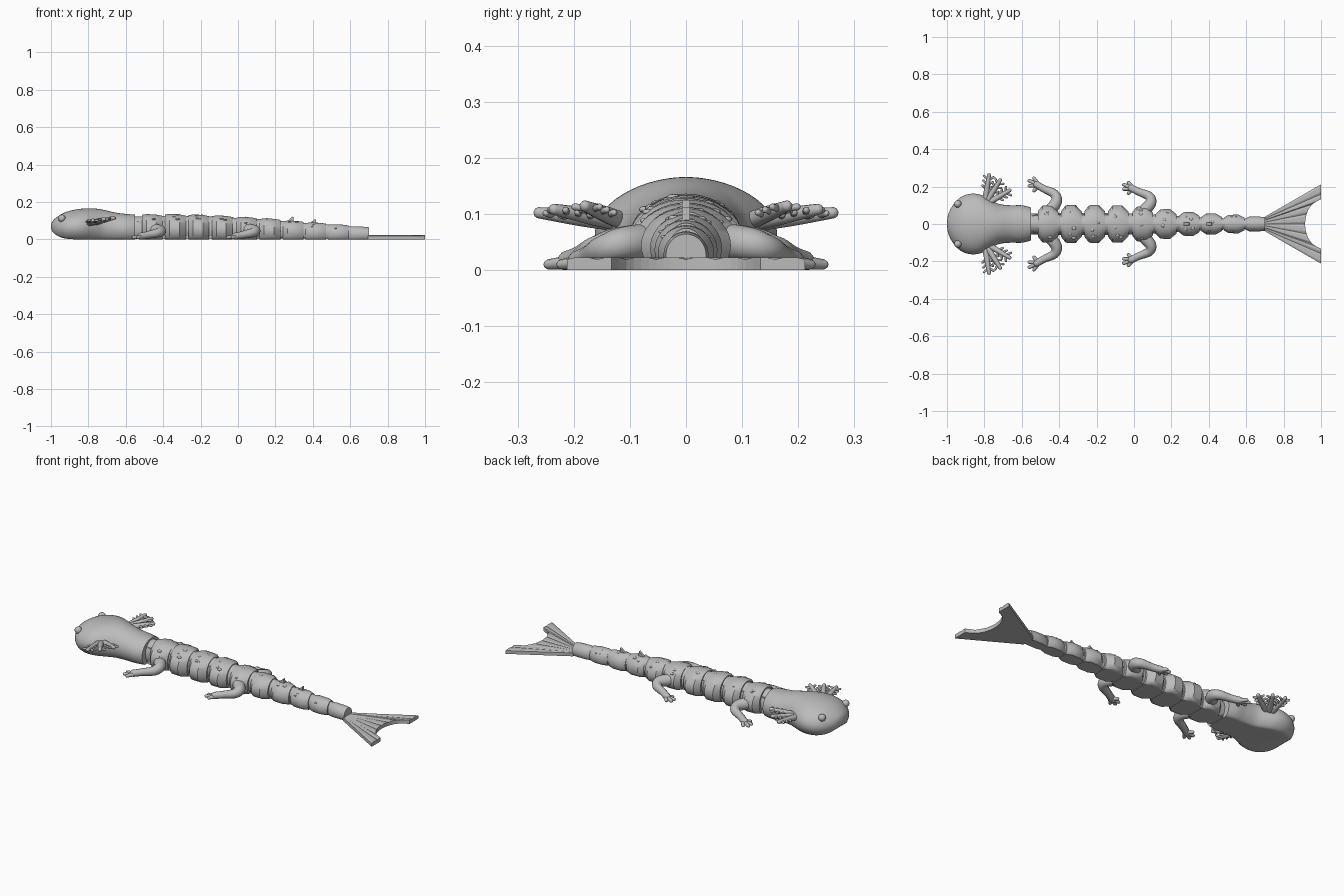
import bpy, bmesh, math, random
from mathutils import Vector

if "Cube" in bpy.data.objects:
    bpy.data.objects.remove(bpy.data.objects["Cube"], do_unlink=True)

grey = bpy.data.materials.new("plain_grey")
grey.use_nodes = True
grey.diffuse_color = (0.5, 0.5, 0.5, 1)
grey.node_tree.nodes["Principled BSDF"].inputs["Base Color"].default_value = (0.5, 0.5, 0.5, 1)


def finish(name, bm, angle=35):
    bmesh.ops.recalc_face_normals(bm, faces=bm.faces)
    mesh = bpy.data.meshes.new(name)
    bm.to_mesh(mesh)
    bm.free()
    mesh.materials.append(grey)
    obj = bpy.data.objects.new(name, mesh)
    bpy.context.collection.objects.link(obj)
    bpy.ops.object.select_all(action='DESELECT')
    obj.select_set(True)
    bpy.context.view_layer.objects.active = obj
    bpy.ops.object.shade_smooth_by_angle(angle=math.radians(angle))
    return obj


def loft(name, stations, count=40):
    """Domed, flat-bottomed body; stations are (x, half width, top, bottom)."""
    bm = bmesh.new()
    rings = []
    for x, w, top, low in stations:
        mid = low + 0.4 * (top - low)
        ring = []
        for i in range(count):
            a = math.tau * i / count
            s = math.sin(a)
            z = mid + (top - mid) * s if s > 0 else max(low, mid + (mid - low) * 1.5 * s)
            ring.append(bm.verts.new((x, w * math.cos(a), z)))
        rings.append(ring)
    for a, b in zip(rings, rings[1:]):
        for i in range(count):
            j = (i + 1) % count
            bm.faces.new((a[i], a[j], b[j], b[i]))
    bm.faces.new(rings[0])
    bm.faces.new(rings[-1])
    return finish(name, bm)


def smooth_stations(keys, steps=5):
    """Catmull-Rom through the key stations."""
    k = [Vector(p) for p in keys]
    k = [k[0]] + k + [k[-1]]
    out = []
    for a, b, c, d in zip(k, k[1:], k[2:], k[3:]):
        for i in range(steps):
            t = i / steps
            out.append(b + 0.5 * t * ((c - a) + t * ((2*a - 5*b + 4*c - d) + t * (3*(b - c) + d - a))))
    return out + [k[-1]]


def limb(bm, points, sides=12):
    """Round-ended tube through (x, y, z, radius) points."""
    path = smooth_stations(points, 4)
    pos = [p.to_3d() for p in path]
    rad = [p[3] for p in path]
    d0, d1 = (pos[0] - pos[1]).normalized(), (pos[-1] - pos[-2]).normalized()
    start, end = [], []
    for a in (0.05, 0.5, 0.85):
        start.append((pos[0] + d0 * rad[0] * math.cos(a * 1.5), rad[0] * math.sin(a * 1.5)))
        end.insert(0, (pos[-1] + d1 * rad[-1] * math.cos(a * 1.5), rad[-1] * math.sin(a * 1.5)))
    chain = start + list(zip(pos, rad)) + end
    rings = []
    for i, (p, r) in enumerate(chain):
        d = (chain[min(i + 1, len(chain) - 1)][0] - chain[max(i - 1, 0)][0]).normalized()
        u = d.cross(Vector((0, 0, 1))).normalized()
        v = u.cross(d)
        ring = []
        for s in range(sides):
            q = p + r * (u * math.cos(math.tau * s / sides) + v * math.sin(math.tau * s / sides))
            q.z = max(q.z, 0)
            ring.append(bm.verts.new(q))
        rings.append(ring)
    for a, b in zip(rings, rings[1:]):
        for i in range(sides):
            j = (i + 1) % sides
            bm.faces.new((a[i], a[j], b[j], b[i]))
    bm.faces.new(rings[0])
    bm.faces.new(rings[-1])


def ball(bm, centre, size, segs=16):
    verts = bmesh.ops.create_uvsphere(bm, u_segments=segs, v_segments=segs // 2, radius=1)["verts"]
    for v in verts:
        v.co = Vector(centre) + Vector(a * b for a, b in zip(v.co, size))


# Head and neck
loft("head", smooth_stations([
    (-1.0, 0.012, 0.075, 0.06), (-0.99, 0.06, 0.1, 0.038), (-0.96, 0.112, 0.125, 0.016),
    (-0.92, 0.147, 0.146, 0.004), (-0.87, 0.162, 0.159, 0), (-0.82, 0.156, 0.165, 0),
    (-0.77, 0.131, 0.165, 0), (-0.72, 0.107, 0.158, 0), (-0.66, 0.1, 0.144, 0),
    (-0.6, 0.1, 0.136, 0), (-0.55, 0.088, 0.132, 0)]), 56)

# Hinged body segments with joint cores between them
random.seed(4)
CENTRES = [-0.46, -0.335, -0.21, -0.085, 0.045, 0.17, 0.295, 0.415, 0.535, 0.645]
HALF_WIDTHS = [0.1, 0.102, 0.102, 0.1, 0.094, 0.08, 0.064, 0.056, 0.05, 0.04]
TOPS = [0.135, 0.136, 0.133, 0.128, 0.12, 0.112, 0.1, 0.09, 0.08, 0.069]
core = [(-0.6, 0.055, 0.12, 0.01)]
for i, (x, w, h) in enumerate(zip(CENTRES, HALF_WIDTHS, TOPS)):
    core.append((x, w * 0.58, h * 0.93, 0.008))
    n = i + 1
    last = n == len(CENTRES)
    end = 0.9 if last else 0.66
    loft(f"body_segment_{n}", [
        (x - 0.054, w * 0.68, h * 0.97, 0), (x - 0.03, w * 0.98, h, 0),
        (x + 0.022, w, h * 0.98, 0), (x + 0.056, w * end, h * 0.93, 0)])
    # Hinge barrel under the gap in front of the segment
    bm = bmesh.new()
    bmesh.ops.create_cone(bm, cap_ends=True, segments=24, radius1=w * 0.5, radius2=w * 0.5, depth=h * 0.7)
    bmesh.ops.translate(bm, verts=bm.verts, vec=(x - 0.062, 0, h * 0.35 + 0.002))
    finish(f"hinge_{n}", bm)
    # Low skin bumps
    if not last:
        bm = bmesh.new()
        for k in range(4):
            a = random.uniform(0.6, 2.5)
            r = random.uniform(0.008, 0.014) * (w / 0.1) ** 0.5
            ball(bm, (x + random.uniform(-0.02, 0.02), w * 0.98 * math.cos(a),
                      h * (0.4 + 0.58 * math.sin(a)) - 0.002), (r, r, r * 0.5), 10)
        finish(f"skin_bumps_{n}", bm, 60)
core.append((0.69, 0.03, 0.06, 0.005))
loft("joint_core", core)

# Small backward-leaning spines
for n, (x, z, tip) in enumerate([(0.28, 0.09, 0.125), (0.4, 0.08, 0.111)], 1):
    bm = bmesh.new()
    corners = [(x - 0.025, z), (x + 0.018, z), (x + 0.015, tip)]
    sides = [[bm.verts.new((px, y, pz)) for px, pz in corners] for y in (-0.007, 0.007)]
    bm.faces.new(sides[0])
    bm.faces.new(sides[1])
    for i in range(3):
        j = (i + 1) % 3
        bm.faces.new((sides[0][i], sides[0][j], sides[1][j], sides[1][i]))
    finish(f"back_spine_{n}", bm)

# Flat forked tail fin with shallow fanned ridges
bm = bmesh.new()
STRIPS = 32
rows = []
for i in range(STRIPS + 1):
    t = 2 * i / STRIPS - 1
    y = 0.212 * t
    bay = min(1, abs(y) / 0.125)
    tip_x = 1.0 - 0.085 * math.sqrt(1 - bay * bay)
    ridge = 0.022 if i % 4 else 0.019
    inner, outer = (0.695, 0.036 * t), (tip_x, y)
    rows.append([bm.verts.new((*p, z)) for p, z in
                 ((inner, 0), (outer, 0), (outer, ridge), (inner, ridge))])
for a, b in zip(rows, rows[1:]):
    for i in range(4):
        j = (i + 1) % 4
        bm.faces.new((a[i], a[j], b[j], b[i]))
bm.faces.new(rows[0])
bm.faces.new(rows[-1])
finish("tail_fin", bm, 3)

# Paired parts
for side, s in (("left", 1), ("right", -1)):
    bm = bmesh.new()
    ball(bm, (-0.942, s * 0.107, 0.112), (0.02, 0.02, 0.02))
    finish(f"{side}_eye", bm)

    # Feathery gills: three stalks with short filaments
    bm = bmesh.new()
    root = Vector((-0.8, s * 0.1, 0.082))
    for tip in ((-0.775, 0.262, 0.102), (-0.715, 0.235, 0.108), (-0.665, 0.18, 0.114)):
        end = Vector((tip[0], s * tip[1], tip[2]))
        limb(bm, [(*root, 0.016), (*root.lerp(end, 0.5), 0.015), (*end, 0.01)])
        along = (end - root).normalized()
        across = along.cross(Vector((0, 0, 1))).normalized()
        for f in (0.52, 0.68, 0.84):
            for d in (-1, 1):
                p = root.lerp(end, f)
                q = p + across * d * 0.026 + along * 0.018
                limb(bm, [(*p, 0.007), (*q, 0.006)], 8)
    finish(f"{side}_gills", bm, 60)

    # Legs with splayed toes
    for name, x, reach in (("front", -0.46, 1.0), ("hind", 0.045, 0.86)):
        bm = bmesh.new()
        def at(dx, y, z, r):
            return (x + dx, s * (0.08 + (y - 0.08) * reach), z, r)
        limb(bm, [at(0.01, 0.07, 0.05, 0.033), at(0.045, 0.12, 0.046, 0.03),
                  at(0.035, 0.16, 0.036, 0.025), at(-0.02, 0.187, 0.024, 0.02),
                  at(-0.06, 0.21, 0.016, 0.019)])
        for dx, y in ((-0.075, 0.245), (-0.1, 0.232), (-0.1, 0.204), (-0.075, 0.178)):
            limb(bm, [at(-0.05, 0.207, 0.014, 0.013), at(dx, y, 0.01, 0.009)], 8)
        finish(f"{side}_{name}_leg", bm, 60)
